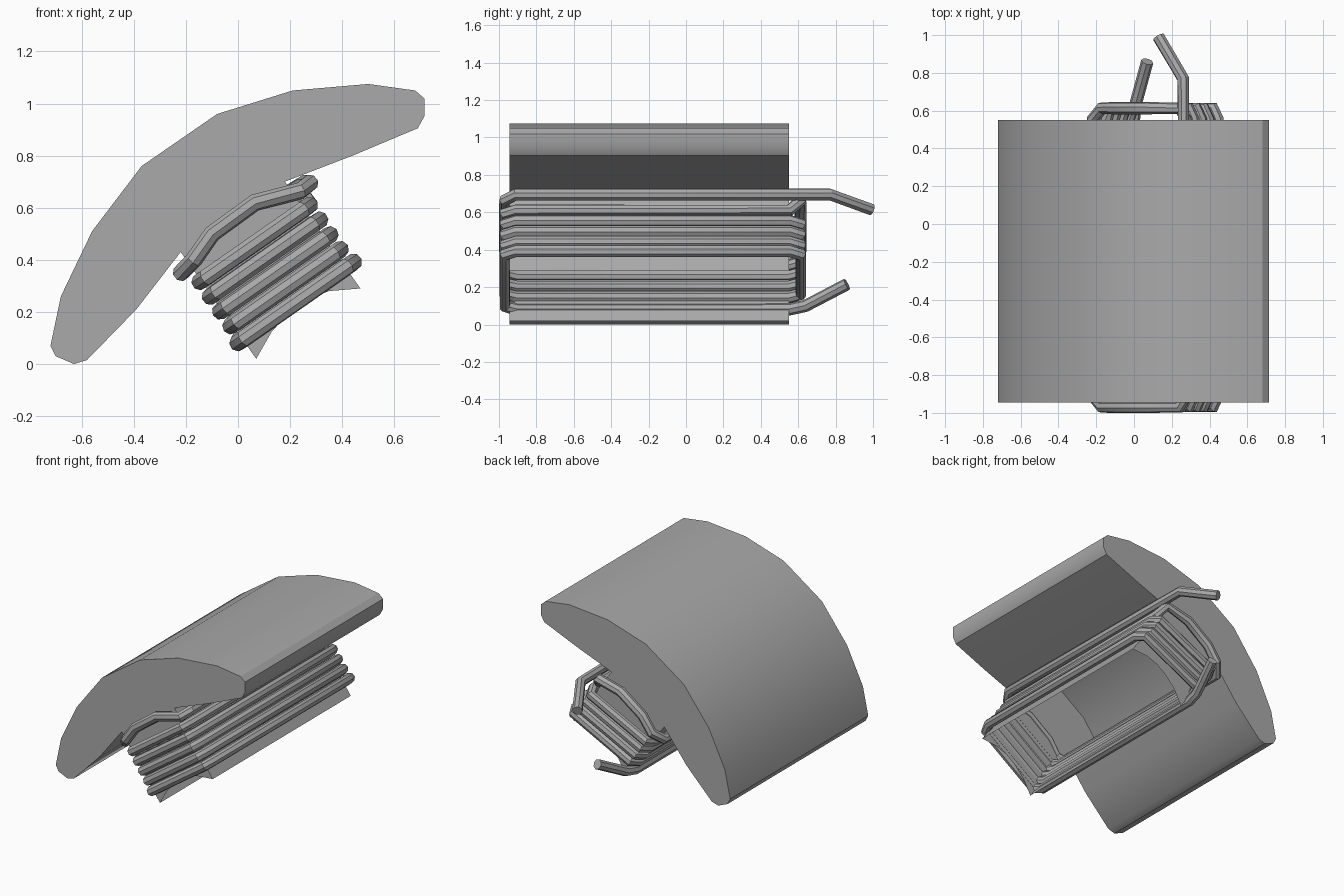
import bpy, bmesh, math
from mathutils import Vector

cube = bpy.data.objects.get("Cube")
if cube:
    bpy.data.objects.remove(cube, do_unlink=True)

grey = bpy.data.materials.new("steel_grey")
grey.use_nodes = True
grey.diffuse_color = (0.4, 0.4, 0.4, 1)
grey.node_tree.nodes["Principled BSDF"].inputs["Base Color"].default_value = (0.4, 0.4, 0.4, 1)

FRONT, BACK = -0.945, 0.55


def finish(obj):
    obj.data.materials.clear()
    obj.data.materials.append(grey)
    bpy.ops.object.select_all(action='DESELECT')
    obj.select_set(True)
    bpy.context.view_layer.objects.active = obj
    bpy.ops.object.shade_smooth_by_angle(angle=math.radians(32))


# Stator segment: curved yoke with a slanted tooth, hollow and open at the tooth face
tooth_face = [(0.07, 0.02), (0.13, 0.125), (0.20, 0.20), (0.27, 0.25), (0.35, 0.28), (0.47, 0.29)]
yoke = [(0.18, 0.70), (0.44, 0.80), (0.69, 0.905), (0.715, 0.95), (0.715, 1.02),
        (0.68, 1.05), (0.50, 1.075), (0.21, 1.05), (-0.08, 0.96), (-0.37, 0.76),
        (-0.56, 0.51), (-0.68, 0.26), (-0.72, 0.07), (-0.70, 0.03), (-0.63, 0.0),
        (-0.58, 0.015), (-0.39, 0.21), (-0.22, 0.43)]
profile = tooth_face + yoke
bm = bmesh.new()
front = [bm.verts.new((x, FRONT, z)) for x, z in profile]
back = [bm.verts.new((x, BACK, z)) for x, z in profile]
bm.faces.new(front)
bm.faces.new(back[::-1])
for i in range(len(tooth_face) - 1, len(profile)):
    j = (i + 1) % len(profile)
    bm.faces.new((front[j], front[i], back[i], back[j]))
mesh = bpy.data.meshes.new("stator_segment")
bm.to_mesh(mesh)
bm.free()
segment = bpy.data.objects.new("stator_segment", mesh)
bpy.context.collection.objects.link(segment)
finish(segment)

# Coil: one wire wound around the tooth, u across the tooth and v along it
U, V = Vector((0.82, 0, 0.572)), Vector((-0.572, 0, 0.82))
COIL_FRONT, COIL_BACK, TURNS, CUT = -0.968, 0.613, 6, 0.06


def at(u, v, y):
    return U * u + V * v + Vector((0, y, 0))


def arch(y):
    # The last layer bows up along the underside of the yoke
    return [Vector((x, y, z)) for x, z in [(-0.17, 0.40), (-0.10, 0.50), (0.065, 0.62), (0.24, 0.665)]]


def side(i):
    v = 0.067 + 0.069 * i
    if i == TURNS - 1:
        return 0.02, 0.625, v
    lean = 0.014 if i == 0 else 0
    return 0.06 - lean, 0.575 + lean, v


path = [Vector((0.07, 0.86, 0.215)), Vector((0.01, 0.64, 0.10))]
for i in range(TURNS):
    left, right, v = side(i)
    last = i == TURNS - 1
    # left run towards the front
    path += [at(left, v, COIL_BACK - CUT), at(left, v, COIL_FRONT + CUT)]
    # front crossing
    path += arch(COIL_FRONT) if last else [at(left + CUT / 2, v, COIL_FRONT), at(right - CUT / 2, v, COIL_FRONT)]
    # right run towards the back
    path.append(at(right, v, COIL_FRONT + CUT))
    if not last:
        path.append(at(right, v, COIL_BACK - CUT))
        # back crossing climbs to the next layer
        nl, nr, nv = side(i + 1)
        if i == TURNS - 2:
            path += arch(COIL_BACK)[::-1]
        else:
            path += [at(right - CUT / 2, v, COIL_BACK), at(nl + CUT / 2, nv, COIL_BACK)]
path += [Vector((0.26, 0.77, 0.695)), Vector((0.13, 0.99, 0.615))]

curve = bpy.data.curves.new("coil_wire", 'CURVE')
curve.dimensions = '3D'
curve.bevel_depth = 0.033
curve.bevel_resolution = 2
curve.use_fill_caps = True
spline = curve.splines.new('POLY')
spline.points.add(len(path) - 1)
for point, p in zip(spline.points, path):
    point.co = (*p, 1)
coil = bpy.data.objects.new("coil_wire", curve)
bpy.context.collection.objects.link(coil)
bpy.ops.object.select_all(action='DESELECT')
coil.select_set(True)
bpy.context.view_layer.objects.active = coil
bpy.ops.object.convert(target='MESH')
finish(bpy.context.view_layer.objects.active)
